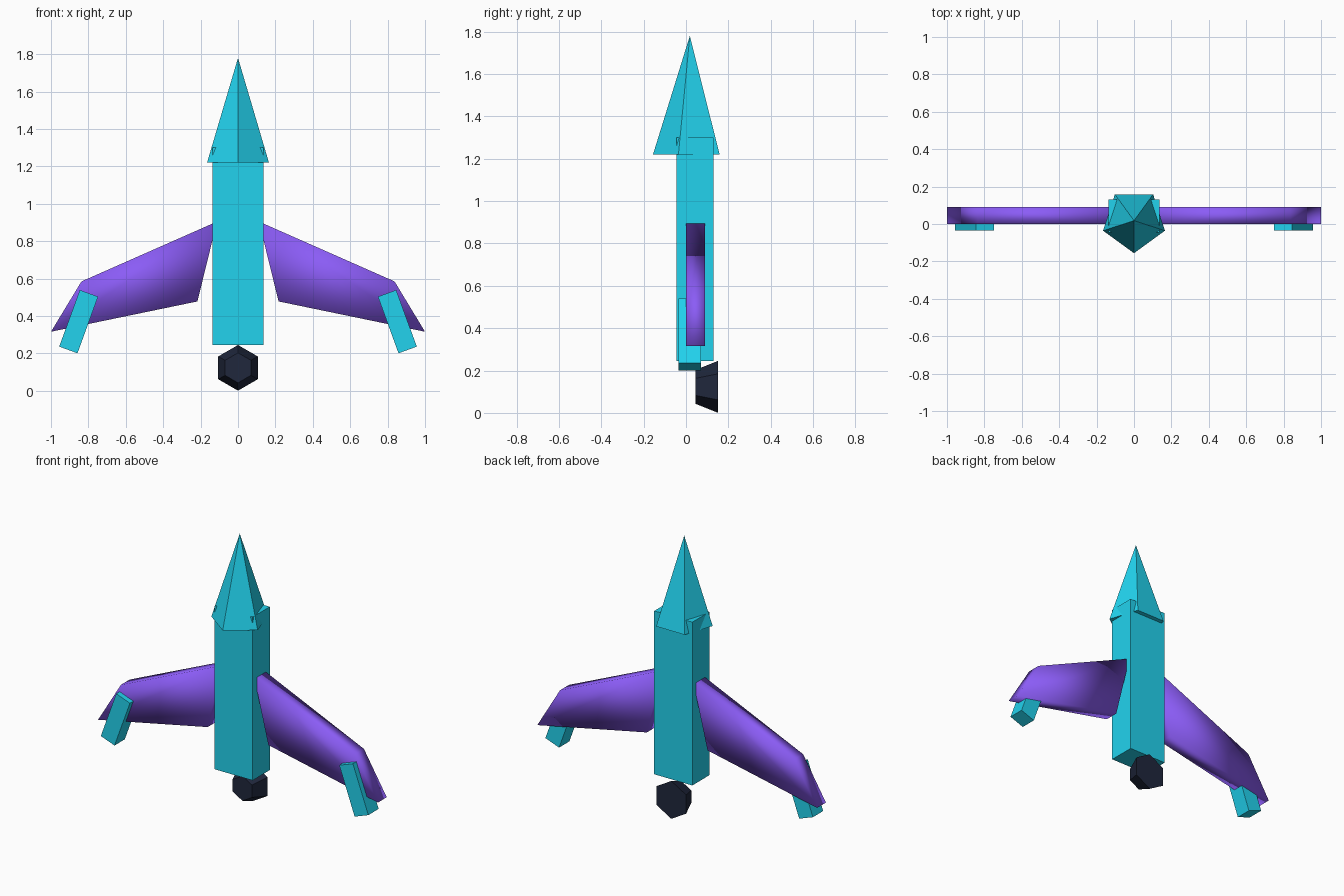
import bpy, bmesh
from math import pi, radians, sin, cos
from mathutils import Matrix

if "Cube" in bpy.data.objects:
    bpy.data.objects.remove(bpy.data.objects["Cube"])


def material(name, rgb):
    m = bpy.data.materials.new(name)
    m.diffuse_color = (*rgb, 1)
    m.use_nodes = True
    m.node_tree.nodes["Principled BSDF"].inputs["Base Color"].default_value = m.diffuse_color
    return m


CYAN = material("cyan", (0.016, 0.65, 0.855))
VIOLET = material("violet", (0.258, 0.107, 0.92))
DARK = material("dark", (0.014, 0.02, 0.045))


def finish(name, bm, mat, smooth=False):
    bmesh.ops.recalc_face_normals(bm, faces=bm.faces)
    for f in bm.faces:
        f.smooth = smooth
    me = bpy.data.meshes.new(name)
    bm.to_mesh(me)
    bm.free()
    me.materials.append(mat)
    ob = bpy.data.objects.new(name, me)
    bpy.context.collection.objects.link(ob)
    return ob


def box(name, center, size, mat, tilt=0):
    bm = bmesh.new()
    m = Matrix.Translation(center) @ Matrix.Rotation(tilt, 4, 'Y') @ Matrix.Diagonal((*size, 1))
    bmesh.ops.create_cube(bm, size=1, matrix=m)
    return finish(name, bm, mat)


def cone(name, sides, r1, r2, depth, matrix, mat):
    bm = bmesh.new()
    rings = []
    for r, z in ((r1, 0), (r2, depth)):
        n = sides if r else 1
        rings.append([bm.verts.new((r * sin(2 * pi * i / sides), -r * cos(2 * pi * i / sides), z))
                      for i in range(n)])
    low, high = rings
    bm.faces.new(low)
    if r2:
        bm.faces.new(high)
    for i in range(sides):
        j = (i + 1) % sides
        bm.faces.new((low[i], low[j], high[j], high[i]) if r2 else (low[i], low[j], high[0]))
    bm.transform(matrix)
    return finish(name, bm, mat)


def prism(name, outline, y0, y1, mat):
    bm = bmesh.new()
    face = bm.faces.new([bm.verts.new((x, y0, z)) for x, z in outline])
    ext = bmesh.ops.extrude_face_region(bm, geom=[face])["geom"]
    bmesh.ops.translate(bm, vec=(0, y1 - y0, 0),
                        verts=[g for g in ext if isinstance(g, bmesh.types.BMVert)])
    return finish(name, bm, mat, smooth=True)


# Fuselage and five-sided nose
box("fuselage", (0, 0.0425, 0.7725), (0.272, 0.175, 1.055), CYAN)
cone("nose_cone", 5, 0.174, 0, 0.56, Matrix.Translation((0, 0.018, 1.22)), CYAN)

# Flared six-sided engine nozzle, opening towards the back
cone("engine_nozzle", 6, 0.08, 0.122, 0.105,
     Matrix.Translation((0, 0.045, 0.123)) @ Matrix.Rotation(-pi / 2, 4, 'X'), DARK)

# Swept wings with tilted wing-tip pods
WING = [(0.112, 0.905), (0.837, 0.585), (1.0, 0.316), (0.217, 0.478)]
for side, s in (("left", -1), ("right", 1)):
    prism(side + "_wing", [(s * x, z) for x, z in WING], 0.0, 0.09, VIOLET)
    box(side + "_wing_pod", (s * 0.852, 0.0175, 0.37), (0.104, 0.105, 0.322), CYAN,
        tilt=-s * radians(20))
